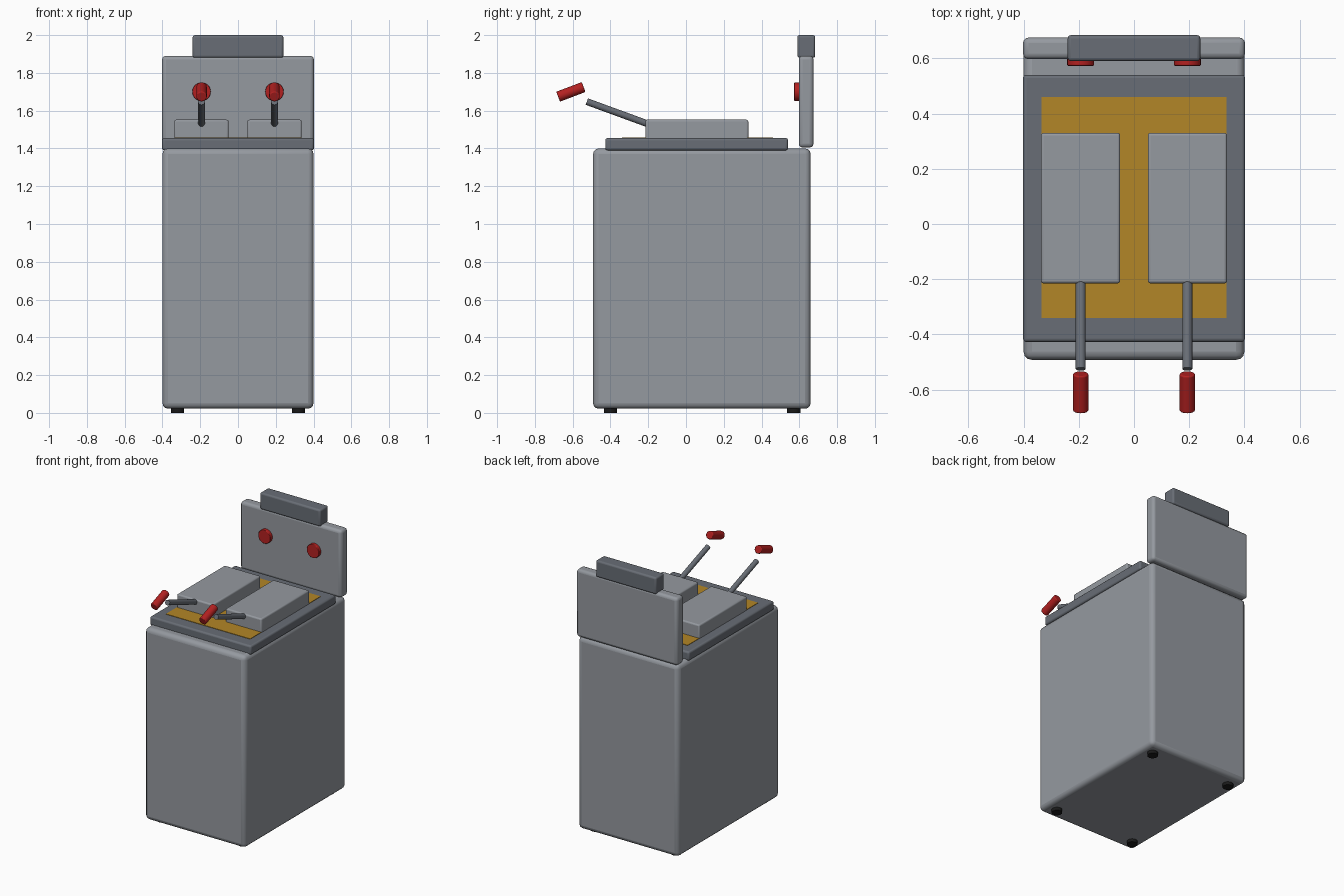
import bpy, math
from mathutils import Vector

if "Cube" in bpy.data.objects:
    bpy.data.objects.remove(bpy.data.objects["Cube"])


def material(name, color):
    m = bpy.data.materials.new(name)
    m.diffuse_color = color
    m.use_nodes = True
    m.node_tree.nodes["Principled BSDF"].inputs["Base Color"].default_value = m.diffuse_color
    return m


RED = material("red_plastic", (0.45, 0.015, 0.015, 1))
OIL = material("oil", (0.45, 0.24, 0.02, 1))
DARK = material("dark_steel", (0.14, 0.155, 0.18, 1))
STEEL = material("steel", (0.30, 0.32, 0.35, 1))
BLACK = material("black_rubber", (0.01, 0.01, 0.01, 1))


def finish(ob, name, mat, bevel):
    ob.name = name
    ob.data.materials.append(mat)
    if bevel:
        mod = ob.modifiers.new("bevel", 'BEVEL')
        mod.width = bevel
        mod.segments = 3
        mod.limit_method = 'ANGLE'
        mod.angle_limit = math.radians(40)
    bpy.ops.object.shade_smooth_by_angle(angle=math.radians(35))
    return ob


def box(name, lo, hi, mat, bevel=0.0):
    lo, hi = Vector(lo), Vector(hi)
    bpy.ops.mesh.primitive_cube_add(size=1, location=(lo + hi) / 2)
    ob = bpy.context.object
    ob.scale = hi - lo
    bpy.ops.object.transform_apply(location=False, rotation=False, scale=True)
    return finish(ob, name, mat, bevel)


def rod(name, a, b, radius, mat, bevel=0.0):
    a, b = Vector(a), Vector(b)
    bpy.ops.mesh.primitive_cylinder_add(vertices=24, radius=radius,
                                        depth=(b - a).length, location=(a + b) / 2)
    ob = bpy.context.object
    ob.rotation_euler = (b - a).to_track_quat('Z', 'Y').to_euler()
    return finish(ob, name, mat, bevel)


# Cabinet, top rim and oil surface
box("cabinet", (-0.40, -0.492, 0.022), (0.40, 0.66, 1.40), STEEL, 0.03)
box("top_rim", (-0.402, -0.427, 1.39), (0.402, 0.54, 1.455), DARK, 0.012)
box("oil_surface", (-0.335, -0.34, 1.42), (0.335, 0.46, 1.458), OIL)

# Back panel and its cap
box("back_panel", (-0.402, 0.597, 1.405), (0.402, 0.675, 1.89), STEEL, 0.02)
box("panel_cap", (-0.24, 0.59, 1.88), (0.24, 0.684, 2.0), DARK, 0.012)

# Left and right baskets, handles, grips and knobs
for side, s in (("left", -1), ("right", 1)):
    xs = sorted((s * 0.05, s * 0.337))
    x = s * 0.193
    box(side + "_basket", (xs[0], -0.215, 1.40), (xs[1], 0.33, 1.552), STEEL, 0.01)
    rod(side + "_handle", (x, -0.18, 1.522), (x, -0.525, 1.648), 0.018, DARK)
    rod(side + "_grip", (x, -0.677, 1.674), (x, -0.542, 1.725), 0.028, RED, 0.005)
    rod(side + "_knob", (x, 0.573, 1.70), (x, 0.61, 1.70), 0.049, RED, 0.004)
    for end, y in (("front", -0.40), ("back", 0.57)):
        rod(f"{side}_{end}_foot", (s * 0.32, y, 0), (s * 0.32, y, 0.04), 0.035, BLACK)
